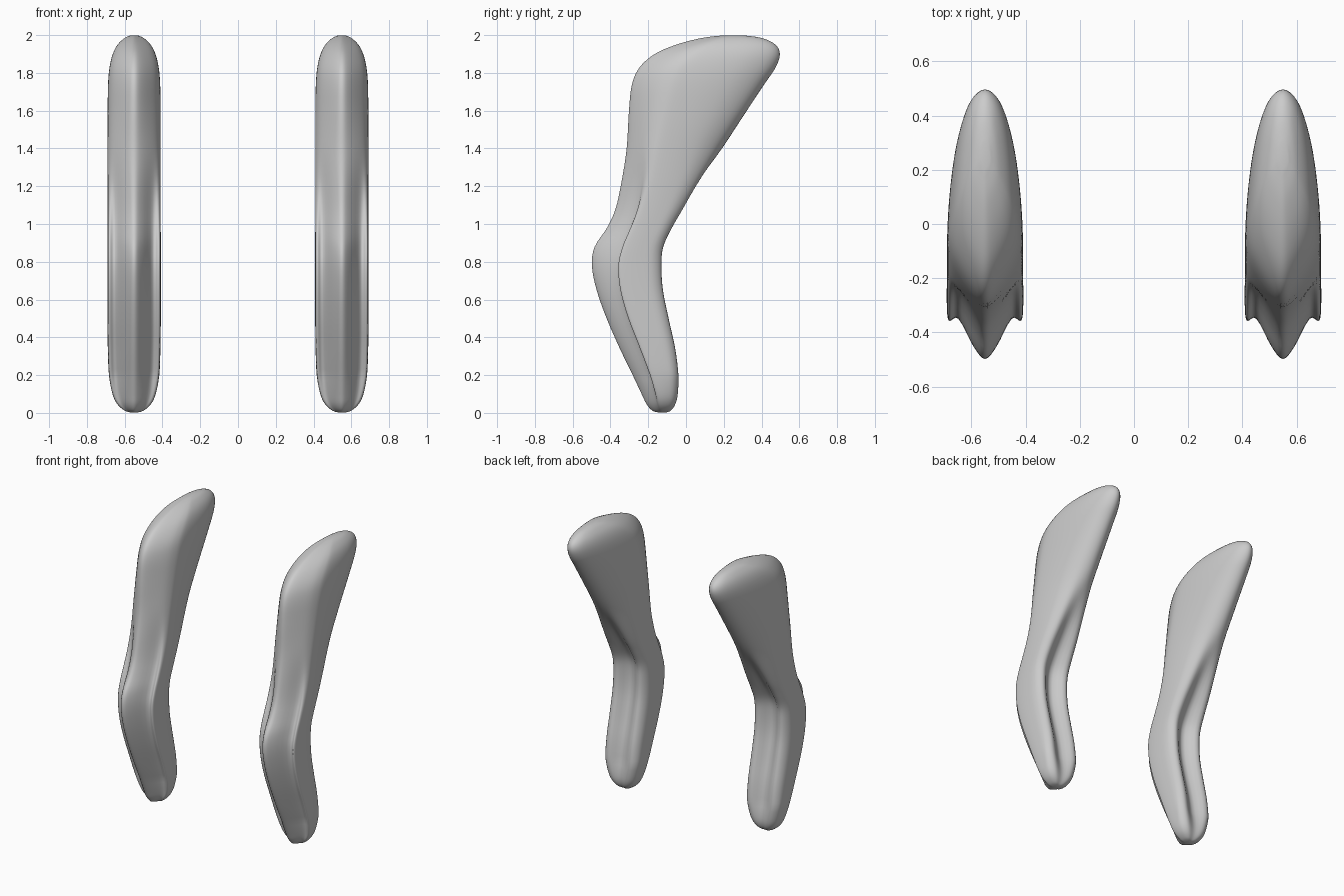
import bpy, bmesh

if "Cube" in bpy.data.objects:
    bpy.data.objects.remove(bpy.data.objects["Cube"])

# Side outline by height: z, front y, back y, widest-line y, half width
LEVELS = [
    (0.002, -0.145, -0.105, -0.125, 0.018), (0.012, -0.178, -0.078, -0.13, 0.05),
    (0.045, -0.208, -0.053, -0.14, 0.088), (0.10, -0.235, -0.04, -0.155, 0.114),
    (0.20, -0.282, -0.04, -0.19, 0.132), (0.34, -0.35, -0.057, -0.243, 0.138),
    (0.50, -0.42, -0.092, -0.305, 0.14), (0.65, -0.473, -0.122, -0.347, 0.14),
    (0.78, -0.498, -0.13, -0.358, 0.14), (0.88, -0.483, -0.12, -0.335, 0.14),
    (0.98, -0.418, -0.072, -0.29, 0.14), (1.08, -0.373, -0.01, -0.245, 0.14),
    (1.22, -0.342, 0.078, -0.195, 0.14), (1.40, -0.314, 0.192, -0.15, 0.14),
    (1.60, -0.302, 0.322, -0.10, 0.14), (1.74, -0.286, 0.415, -0.06, 0.138),
    (1.83, -0.245, 0.475, -0.02, 0.13), (1.90, -0.165, 0.497, 0.05, 0.113),
    (1.95, -0.05, 0.473, 0.12, 0.087), (1.985, 0.085, 0.40, 0.19, 0.05),
    (1.999, 0.20, 0.30, 0.24, 0.018),
]
# Half sections, front to back: x as part of the half width; t runs -1 front, 0 widest, 1 back
UPPER = [(0, -1), (.3, -.87), (.7, -.52), (.92, -.22), (1, .05), (.94, .38), (.77, .68), (.45, .91), (0, 1)]
LOWER = [(0, -1), (.3, -.68), (.70, .06), (.93, .0), (1, .13), (1, .5), (.92, .84), (.6, 1), (0, .76)]


def catmull(pts, steps, closed=False):
    n, out = len(pts), []
    pick = (lambda i: pts[i % n]) if closed else (lambda i: pts[max(0, min(n - 1, i))])
    for i in range(n if closed else n - 1):
        quad = [pick(i + k) for k in (-1, 0, 1, 2)]
        for s in range(steps):
            t = s / steps
            out.append(tuple(
                0.5 * (2 * b + (c - a) * t + (2 * a - 5 * b + 4 * c - d) * t * t
                       + (3 * b - a - 3 * c + d) * t ** 3)
                for a, b, c, d in zip(*quad)))
    if not closed:
        out.append(pts[-1])
    return out


def section(z, front, back, wide, w):
    # grooved and ridged below the knee, lens-shaped above
    g = max(0.0, min(1.0, (1.45 - z) / 0.6))
    g = g * g * (3 - 2 * g) * min(1.0, 0.3 + z * 3.5)
    half = []
    for (xu, tu), (xl, tl) in zip(UPPER, LOWER):
        x, t = xu + (xl - xu) * g, tu + (tl - tu) * g
        # the slight overhang of the flange only applies on the front side
        y = wide + t * ((wide - front) if t < 0 or (xl, tl) == LOWER[2] else (back - wide))
        half.append((x * w, y))
    ring = half + [(-x, y) for x, y in half[-2:0:-1]]
    return [(x, y, z) for x, y in catmull(ring, 4, True)]


def make_leg(name, x):
    bm = bmesh.new()
    rings = [[bm.verts.new(p) for p in section(*lv)] for lv in catmull(LEVELS, 4)]
    n = len(rings[0])
    for a, b in zip(rings, rings[1:]):
        for i in range(n):
            j = (i + 1) % n
            bm.faces.new((a[i], a[j], b[j], b[i]))
    bm.faces.new(rings[0][::-1])
    bm.faces.new(rings[-1])
    bmesh.ops.recalc_face_normals(bm, faces=bm.faces)
    for f in bm.faces:
        f.smooth = True
    me = bpy.data.meshes.new(name)
    bm.to_mesh(me)
    bm.free()
    ob = bpy.data.objects.new(name, me)
    ob.location.x = x
    bpy.context.collection.objects.link(ob)


# The two curved legs
make_leg("leg_left", -0.55)
make_leg("leg_right", 0.55)
